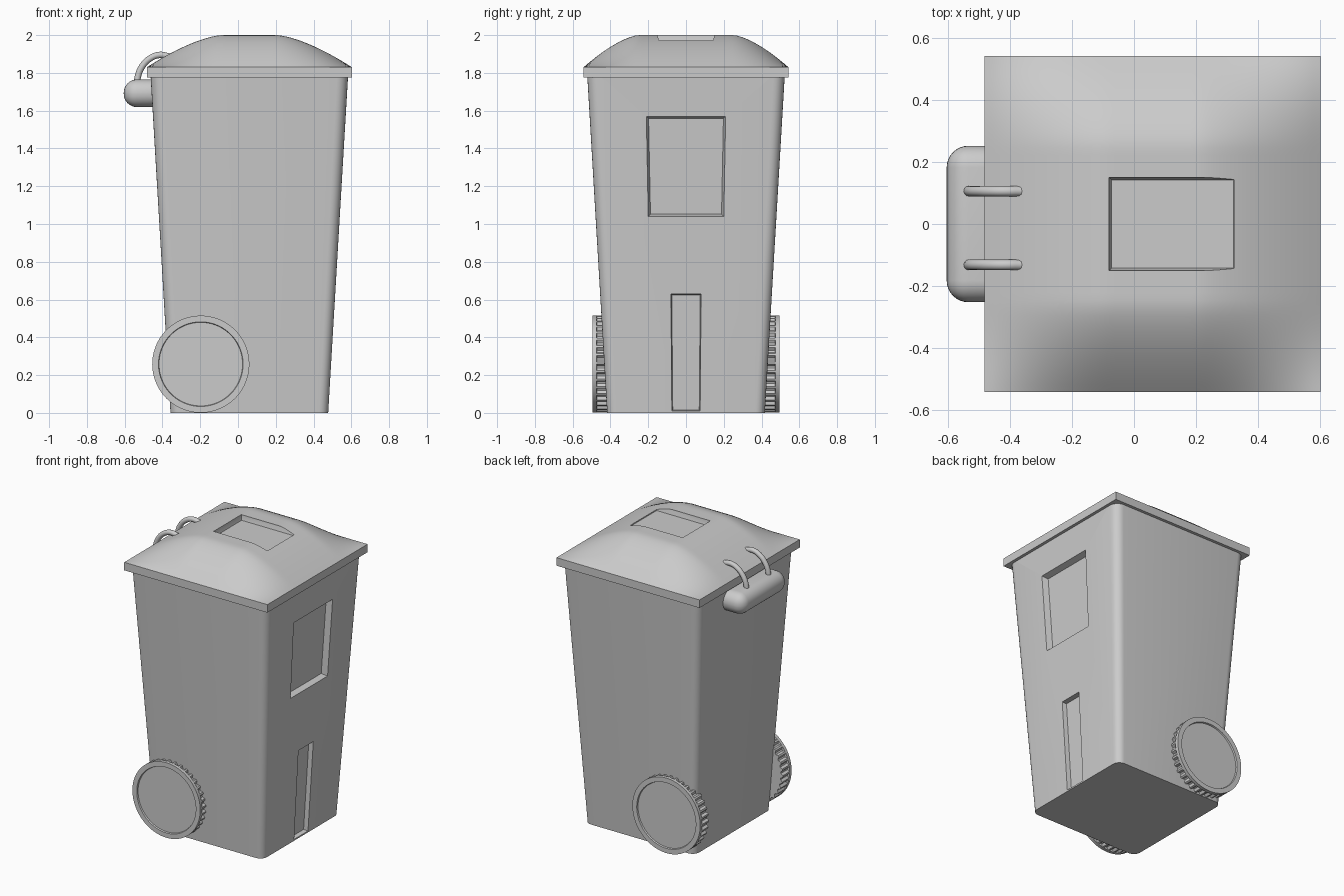
import bpy, bmesh, math
from mathutils import Vector

if "Cube" in bpy.data.objects:
    bpy.data.objects.remove(bpy.data.objects["Cube"])

CX = 0.06                      # centre of the bin along x
SLOPE = 0.105 / 1.78           # outward lean of the walls


def finish(name, bm, angle=35):
    bmesh.ops.recalc_face_normals(bm, faces=bm.faces[:])
    me = bpy.data.meshes.new(name)
    bm.to_mesh(me)
    bm.free()
    ob = bpy.data.objects.new(name, me)
    bpy.context.collection.objects.link(ob)
    smooth(ob, angle)
    return ob


def smooth(ob, angle=35):
    bpy.ops.object.select_all(action='DESELECT')
    ob.select_set(True)
    bpy.context.view_layer.objects.active = ob
    bpy.ops.object.shade_smooth_by_angle(angle=math.radians(angle))


def loft(bm, loops):
    """Skin equal-length closed loops and cap both ends."""
    rings = [[bm.verts.new(p) for p in loop] for loop in loops]
    n = len(rings[0])
    for a, b in zip(rings, rings[1:]):
        for i in range(n):
            bm.faces.new((a[i], a[(i + 1) % n], b[(i + 1) % n], b[i]))
    bm.faces.new(rings[0])
    bm.faces.new(rings[-1])


def rounded_square(h, r, z, seg=6):
    pts = []
    for k in range(4):
        sx, sy = [(1, 1), (-1, 1), (-1, -1), (1, -1)][k]
        for i in range(seg + 1):
            a = math.pi / 2 * (k + i / seg)
            pts.append((CX + sx * (h - r) + r * math.cos(a), sy * (h - r) + r * math.sin(a), z))
    return pts


def cut(target, loops):
    bm = bmesh.new()
    loft(bm, loops)
    cutter = finish("recess_cutter", bm)
    cutter.hide_render = True
    mod = target.modifiers.new("recess", 'BOOLEAN')
    mod.operation, mod.solver, mod.object = 'DIFFERENCE', 'EXACT', cutter
    bpy.context.view_layer.objects.active = target
    bpy.ops.object.modifier_apply(modifier=mod.name)
    bpy.data.objects.remove(cutter)
    smooth(target)


def wall_recess(target, y0, y1, z0, z1, depth, inset):
    """Pocket in the leaning +x wall, half width y0 at z0 and y1 at z1."""
    loops = []
    for off, s in ((0.05, 0), (0, 0), (-depth, inset)):
        loops.append([(CX + 0.4175 + SLOPE * z + off, y, z) for y, z in
                      ((-y0 + s, z0 + s), (y0 - s, z0 + s), (y1 - s, z1 - s), (-y1 + s, z1 - s))])
    cut(target, loops)


# Tapered body with two pockets on the right side
bm = bmesh.new()
loft(bm, [rounded_square(0.4175, 0.05, 0), rounded_square(0.4175 + SLOPE * 1.79, 0.06, 1.79)])
body = finish("bin_body", bm)
wall_recess(body, 0.20, 0.21, 1.04, 1.57, 0.04, 0.012)
wall_recess(body, 0.075, 0.08, 0.01, 0.63, 0.03, 0.005)

# Pillow-shaped lid with a flat rim
LH = 0.5425


def bulge(u, flat):
    t = max(0, abs(u) - flat) / (LH - flat)
    return 1 - min(1, t) ** 1.5


bm = bmesh.new()
bmesh.ops.create_grid(bm, x_segments=44, y_segments=44, size=LH)
for v in bm.verts:
    v.co.z = 1.83 + 0.17 * bulge(v.co.x, 0.145) * bulge(v.co.y, 0.25)
    v.co.x += CX
rim = [e for e in bm.edges if e.is_boundary]
new = bmesh.ops.extrude_edge_only(bm, edges=rim)["geom"]
for v in new:
    if isinstance(v, bmesh.types.BMVert):
        v.co.z = 1.775
bmesh.ops.holes_fill(bm, edges=[e for e in bm.edges if e.is_boundary], sides=0)
lid = finish("lid", bm)
cut(lid, [[(-0.08 + s, -0.15 + s, z), (0.33 - s, -0.15 + s, z), (0.33 - s, 0.15 - s, z), (-0.08 + s, 0.15 - s, z)]
          for s, z in ((0, 2.05), (0, 1.995), (0.008, 1.966))])

# Wheels: dished disc in front of a toothed tread
WX, WZ, N = -0.197, 0.258, 144


def ring(radius, y):
    return [(WX + radius(i) * math.cos(2 * math.pi * i / N), y,
             WZ + radius(i) * math.sin(2 * math.pi * i / N)) for i in range(N)]


def smooth_r(r):
    return lambda i: r


def tooth_r(i):
    return 0.257 if i % 4 < 2 else 0.242


for side, label in ((-1, "front"), (1, "back")):
    bm = bmesh.new()
    loft(bm, [ring(tooth_r, side * 0.40), ring(tooth_r, side * 0.472),
              ring(smooth_r(0.257), side * 0.473), ring(smooth_r(0.257), side * 0.495),
              ring(smooth_r(0.224), side * 0.495), ring(smooth_r(0.221), side * 0.485)])
    finish(label + "_wheel", bm, 30)

# Rounded grip bar under the lid
bm = bmesh.new()
bmesh.ops.create_cube(bm, size=1)
for v in bm.verts:
    v.co = Vector((-0.5 + v.co.x * 0.21, v.co.y * 0.505, 1.692 + v.co.z * 0.146))
bmesh.ops.bevel(bm, geom=bm.edges[:], offset=0.07, segments=8, profile=0.5, affect='EDGES')
finish("handle_bar", bm, 50)

# Two bent hinge rods from the bar to the lid
path = [(-0.535, 1.72), (-0.53, 1.78), (-0.507, 1.835), (-0.465, 1.877), (-0.415, 1.895), (-0.365, 1.887)]
for y, label in ((0.106, "back"), (-0.132, "front")):
    cu = bpy.data.curves.new("hinge_path", 'CURVE')
    cu.dimensions = '3D'
    cu.bevel_depth, cu.bevel_resolution, cu.resolution_u = 0.017, 4, 6
    cu.use_fill_caps = True
    sp = cu.splines.new('BEZIER')
    sp.bezier_points.add(len(path) - 1)
    for p, (x, z) in zip(sp.bezier_points, path):
        p.co = (x, y, z)
        p.handle_left_type = p.handle_right_type = 'AUTO'
    ob = bpy.data.objects.new(label + "_hinge_rod", cu)
    bpy.context.collection.objects.link(ob)
